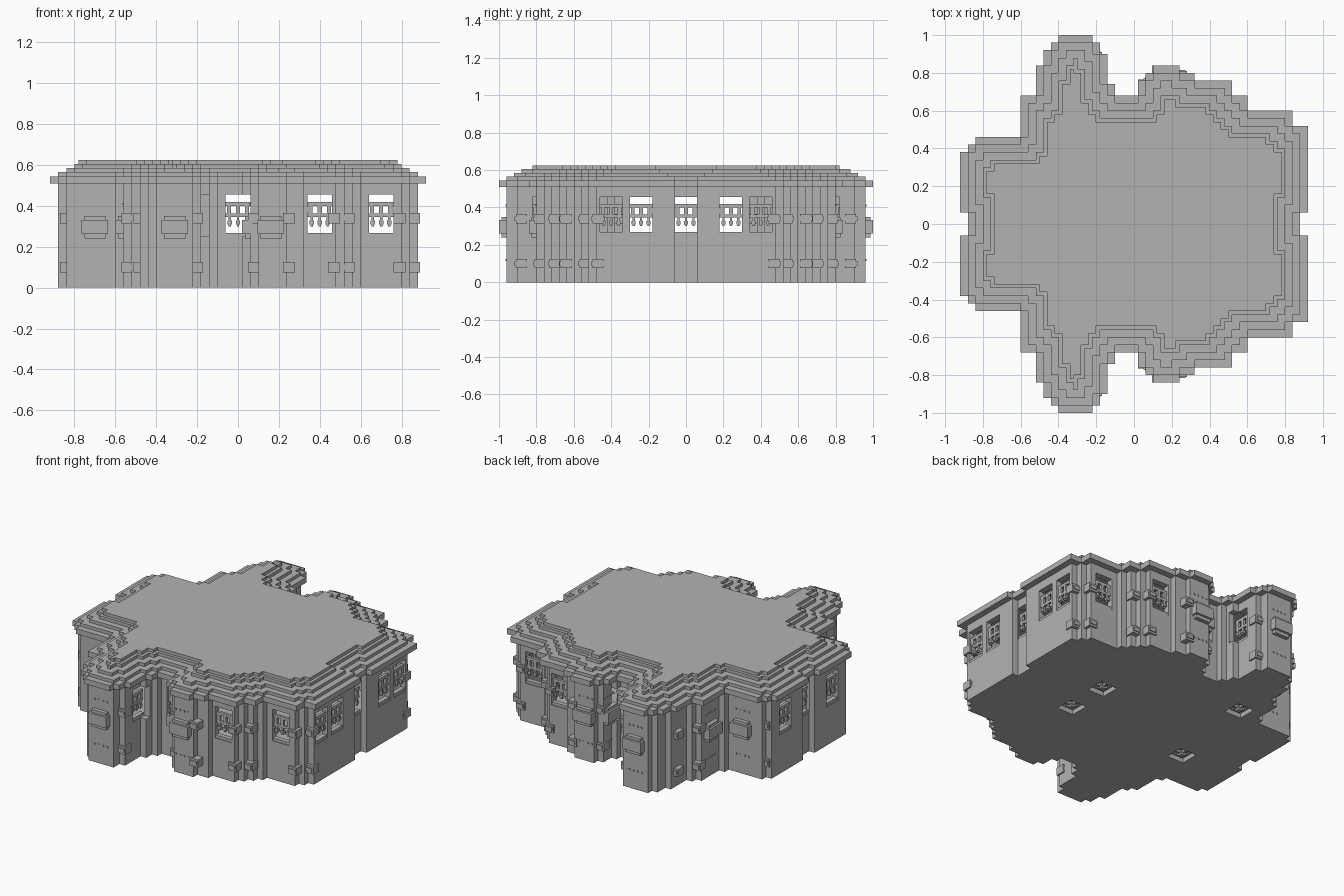
import bpy, bmesh, math
from mathutils import Matrix, Vector

cube = bpy.data.objects.get("Cube")
if cube:
    bpy.data.objects.remove(cube)

grey = bpy.data.materials.new("stone_grey")
grey.use_nodes = True
grey.diffuse_color = (0.45, 0.45, 0.45, 1)
grey.node_tree.nodes["Principled BSDF"].inputs["Base Color"].default_value = (0.45, 0.45, 0.45, 1)

C = 0.02  # plan cell size


def finish(name, bm):
    mesh = bpy.data.meshes.new(name)
    bm.to_mesh(mesh)
    bm.free()
    mesh.materials.append(grey)
    ob = bpy.data.objects.new(name, mesh)
    bpy.context.collection.objects.link(ob)
    return ob


def slab(name, cells, z0, z1):
    """Extrude a set of plan cells between two heights."""
    bm = bmesh.new()
    cache = {}

    def v(i, j, z):
        key = (i, j, z)
        if key not in cache:
            cache[key] = bm.verts.new((i * C, j * C, z))
        return cache[key]

    for i, j in cells:
        ring = [(i, j), (i + 1, j), (i + 1, j + 1), (i, j + 1)]
        bm.faces.new([v(a, b, z1) for a, b in ring])
        bm.faces.new([v(a, b, z0) for a, b in reversed(ring)])
        for k, (dx, dy) in enumerate(((0, -1), (1, 0), (0, 1), (-1, 0))):
            if (i + dx, j + dy) not in cells:
                p, q = ring[k], ring[(k + 1) % 4]
                bm.faces.new((v(*p, z0), v(*q, z0), v(*q, z1), v(*p, z1)))
    bmesh.ops.dissolve_limit(bm, angle_limit=0.02, verts=bm.verts[:], edges=bm.edges[:])
    bmesh.ops.triangulate(bm, faces=[f for f in bm.faces if len(f.verts) > 4])
    return finish(name, bm)


def erode(cells, r=2, square=False):
    offs = [(r, 0), (-r, 0), (0, r), (0, -r)]
    if square:
        offs += [(r, r), (-r, r), (r, -r), (-r, -r)]
    return {(i, j) for i, j in cells if all((i + a, j + b) in cells for a, b in offs)}


def rect(x, y, hx, hy):
    return {(i, j) for i in range(round((x - hx) / C), round((x + hx) / C))
            for j in range(round((y - hy) / C), round((y + hy) / C))}


def box(bm, M, lo, hi):
    lo, hi = Vector(lo), Vector(hi)
    T = M @ Matrix.Translation((lo + hi) / 2) @ Matrix.Diagonal((*(hi - lo), 1))
    bmesh.ops.create_cube(bm, size=1, matrix=T)


# Stepped eave plan: (end x, half depth), from left to right, mirrored in y
steps = [(-.88, .38), (-.84, .42), (-.60, .46), (-.52, .68), (-.48, .84), (-.44, .92),
         (-.40, .96), (-.22, 1.0), (-.18, .96), (-.14, .90), (-.10, .74), (.02, .68),
         (.06, .76), (.10, .80), (.24, .84), (.32, .80), (.52, .76), (.60, .68),
         (.84, .60), (.92, .52)]
eave = set()
start = -.92
for end, half in steps:
    eave |= rect((start + end) / 2, 0, (end - start) / 2, half)
    start = end
for side in (-1, 1):
    eave -= rect(side * .90, 0, .02, .06)

# Roof terraces
plan, z = eave, .51
for n, (top, r) in enumerate(((.545, 0), (.565, 2), (.585, 2), (.605, 2), (.625, 1))):
    if r:
        plan = erode(plan, r, n > 1)
    slab("roof_eave" if n == 0 else f"roof_terrace_{n}", plan, z, top)
    z = top

# Wall features: (x, y, facing) where facing is the turn from the front
B, R, L = math.pi, math.pi / 2, -math.pi / 2
windows = [(.88, s * y, R) for y in (.24, .40) for s in (-1, 1)]
windows += [(.84, 0, R), (-.84, 0, L)] + [(-.88, s * .24, L) for s in (-1, 1)]
boxes = []
for s, turn in ((-1, 0), (1, B)):
    windows += [(x, s * y, turn) for x, y in ((0, .64), (.40, .72), (.70, .56))]
    windows.append((-.18, s * .76, R))
    boxes += [(x, s * y, turn) for x, y in ((-.70, .42), (-.31, .96), (.16, .80))]
    boxes += [(-.56, s * .55, L), (.06, s * .70, L)]


def at(x, y, turn):
    return Matrix.Translation((x, y, 0)) @ Matrix.Rotation(turn, 4, 'Z')


# Hollow walls in three bands, the middle one open at the windows
walls = erode(eave)
ring = walls - erode(walls)
opened = set(ring)
for x, y, turn in windows:
    along_x = turn in (0, B)
    opened -= rect(x, y, *((.06, .04) if along_x else (.04, .06)))
slab("lower_wall", ring, .04, .25)
slab("window_wall", opened, .25, .455)
slab("upper_wall", ring, .455, .51)

# Floor with recessed square sockets
sockets = [(.36, .14), (.36, -.14), (-.42, .46), (-.50, -.16)]
floor = set(walls)
for x, y in sockets:
    floor -= rect(x, y, .06, .06)
slab("floor", floor, 0, .03)
slab("floor_top", walls, .03, .04)
bm = bmesh.new()
for x, y in sockets:
    box(bm, at(x, y, 0), (-.015, -.015, 0), (.015, .015, .035))
    for turn in (0, R, B, L):
        box(bm, at(x, y, turn), (-.006, .015, .012), (.006, .035, .035))
finish("floor_sockets", bm)

# Window tracery: cross bars, posts and hanging prongs
bm = bmesh.new()
for place in windows:
    M = at(*place)
    box(bm, M, (-.06, .012, .40), (.06, .03, .418))
    box(bm, M, (-.06, .012, .345), (.06, .03, .362))
    box(bm, M, (-.06, .005, .25), (.06, .035, .268))
    for x in (-.045, 0, .045):
        box(bm, M, (x - .01, .012, .362), (x + .01, .03, .40))
    for x in (-.04, 0, .04):
        box(bm, M, (x - .006, .012, .30), (x + .006, .026, .345))
        box(bm, M, (x - .011, .008, .31), (x + .011, .03, .328))
finish("window_tracery", bm)

# Projecting wall boxes, each with rows of small studs
bm = bmesh.new()
for place in boxes:
    M = at(*place)
    box(bm, M, (-.052, -.026, .24), (.052, .01, .35))
    box(bm, M, (-.065, -.04, .262), (.065, .01, .332))
    for zc in (.12, .41):
        for x in (-.045, -.015, .015, .045):
            box(bm, M, (x - .005, -.004, zc - .005), (x + .005, .01, zc + .005))
finish("wall_boxes", bm)

# Clamps and lanterns on the stepped corner columns
corners = [(-.84, .36), (-.54, .64), (-.48, .78), (-.20, .88), (.08, .74), (.25, .78),
           (.47, .70), (.54, .64), (.79, .54), (.86, .47)]
bm = bmesh.new()
for x, y in corners:
    for s in (-1, 1):
        M = at(x, s * y, 0)
        for zc in (.10, .34):
            box(bm, M, (-.03, -.03, zc - .025), (.03, .03, zc + .025))
            box(bm, M, (-.022, -.036, zc - .012), (.022, .036, zc + .012))
finish("column_clamps", bm)
